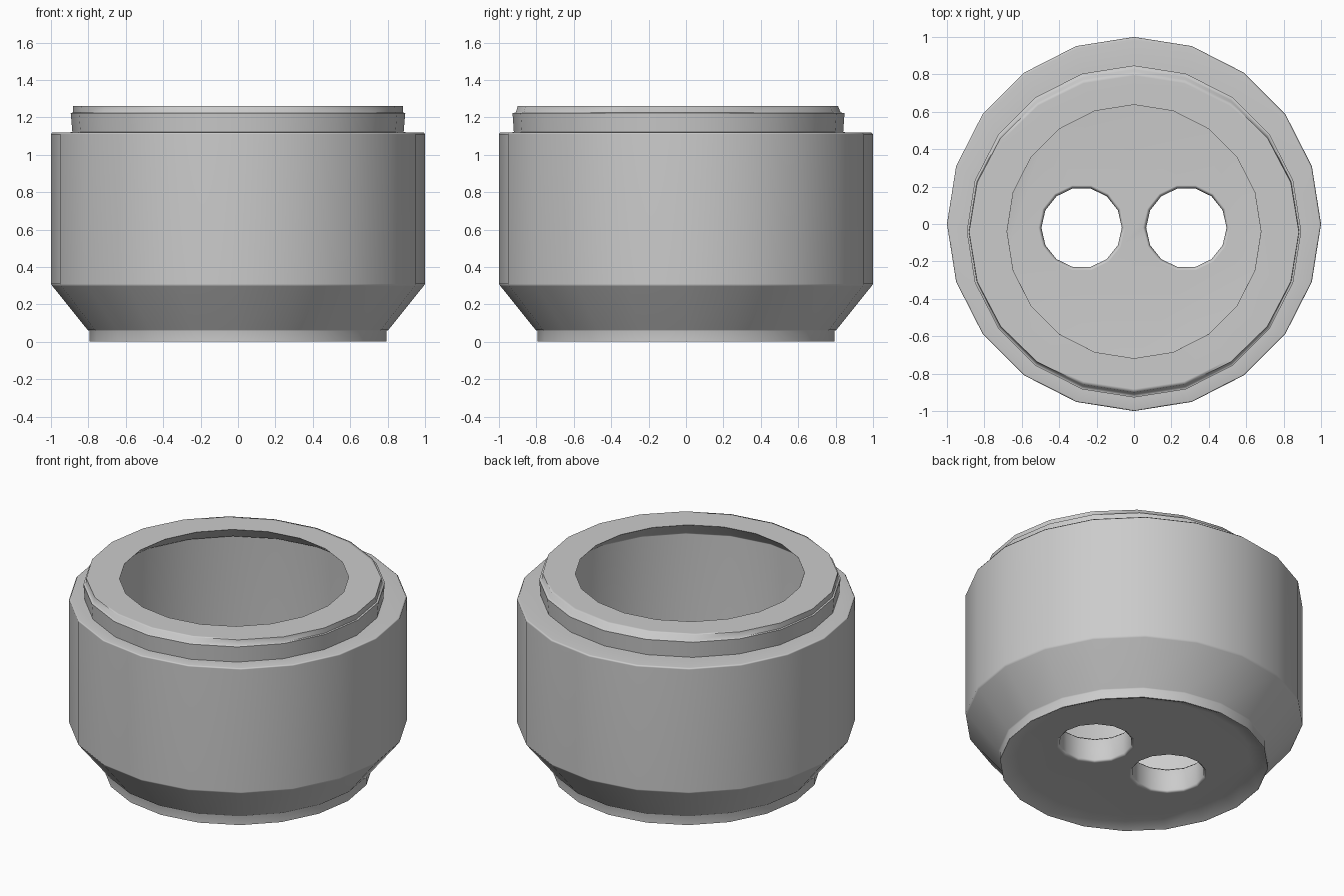
import bpy, bmesh, math
from mathutils import Vector

if "Cube" in bpy.data.objects:
    bpy.data.objects.remove(bpy.data.objects["Cube"])

SIDES = 20

# Closed wall section: (x radius, y radius, y centre, z)
rings = [
    (0.69, 0.69, 0, 0.045),                                  # recessed underside
    (0.795, 0.795, 0, 0.0), (0.795, 0.795, 0, 0.06),         # foot
    (1.0, 1.0, 0, 0.30), (1.0, 1.0, 0, 1.12),                # outer wall
    (0.895, 0.888, -0.04, 1.12),                             # shoulder
    (0.885, 0.88, -0.04, 1.225), (0.88, 0.845, -0.045, 1.26),  # raised rim
    (0.67, 0.67, -0.04, 1.26),                               # opening
    (0.85, 0.85, -0.03, 1.135), (0.87, 0.87, 0, 0.36),       # inner wall
    (0.74, 0.74, 0, 0.21),                                   # inner floor
]


def soften(sections, width):
    """Cut each corner of the section with a tiny chamfer."""
    pts = [Vector(s) for s in sections]
    out = [pts[0]]
    for prev, p, nxt in zip(pts, pts[1:], pts[2:]):
        for q in (prev, nxt):
            out.append(p + (q - p).normalized() * width)
    return out + [pts[-1]]


def lathe(name, sections, sides):
    bm = bmesh.new()
    loops = []
    for rx, ry, cy, z in sections:
        loops.append([bm.verts.new((rx * math.cos(2 * math.pi * i / sides),
                                    cy + ry * math.sin(2 * math.pi * i / sides), z))
                      for i in range(sides)])
    for a, b in zip(loops, loops[1:]):
        for i in range(sides):
            j = (i + 1) % sides
            bm.faces.new((a[i], a[j], b[j], b[i]))
    bm.faces.new(loops[0][::-1])
    bm.faces.new(loops[-1])
    bmesh.ops.recalc_face_normals(bm, faces=bm.faces)
    mesh = bpy.data.meshes.new(name)
    bm.to_mesh(mesh)
    bm.free()
    obj = bpy.data.objects.new(name, mesh)
    bpy.context.collection.objects.link(obj)
    return obj


# Hollow cup body
body = lathe("cup_body", soften(rings, 0.012), SIDES)
bpy.context.view_layer.objects.active = body
body.select_set(True)

# Two round holes through the floor, slightly flared at both ends
hole = [(0.25, 0.25, 0, 0.03), (0.215, 0.215, 0, 0.06),
        (0.215, 0.215, 0, 0.195), (0.25, 0.25, 0, 0.225)]
for side in (-1, 1):
    cutter = lathe("hole_cutter", hole, 14)
    cutter.location = (side * 0.28, -0.02, 0)
    cutter.hide_render = True
    bpy.context.view_layer.update()
    mod = body.modifiers.new("hole", 'BOOLEAN')
    mod.operation = 'DIFFERENCE'
    mod.solver = 'EXACT'
    mod.object = cutter
    bpy.ops.object.modifier_apply(modifier=mod.name)
    bpy.data.objects.remove(cutter)

# Smooth shading that keeps the large faces flat
bpy.ops.object.shade_smooth_by_angle(angle=math.radians(75))
weighted = body.modifiers.new("weighted_normals", 'WEIGHTED_NORMAL')
weighted.keep_sharp = True
